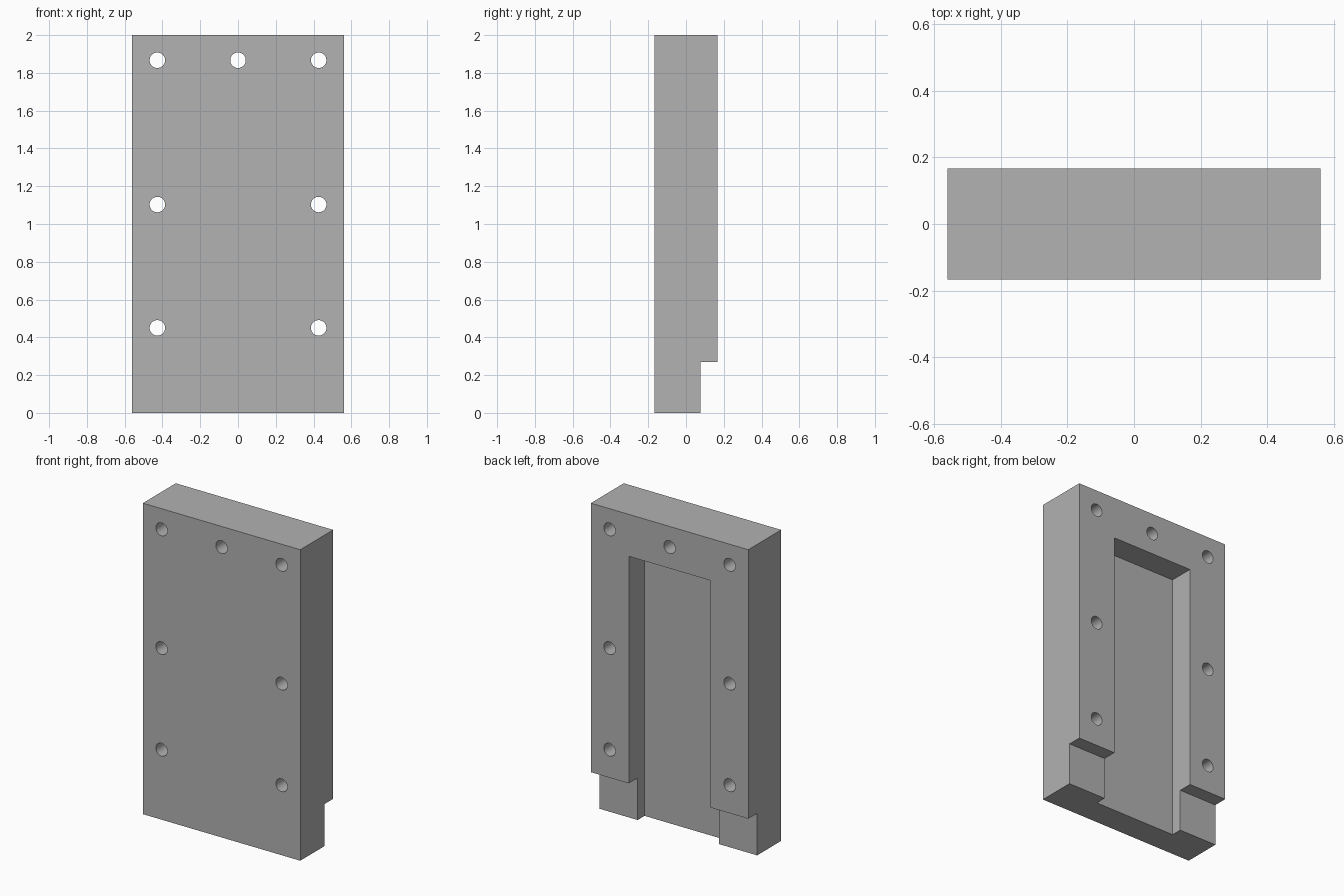
import bpy
import bmesh
from math import radians

if "Cube" in bpy.data.objects:
    bpy.data.objects.remove(bpy.data.objects["Cube"], do_unlink=True)

HALF_W, HALF_D, HEIGHT = 0.56, 0.167, 2.0
STEP_Y, STEP_Z = 0.077, 0.27
CHANNEL_HALF_W, CHANNEL_Y, CHANNEL_TOP = 0.29, 0.007, 1.73
HOLE_R, HOLE_X = 0.041, 0.427

grey = bpy.data.materials.new("plain grey")
grey.use_nodes = True
colour = (0.445, 0.445, 0.445, 1)
grey.diffuse_color = colour
grey.node_tree.nodes["Principled BSDF"].inputs["Base Color"].default_value = colour


def prism(name, profile, half_width):
    """Extrude a (y, z) profile along x, centred on x = 0."""
    bm = bmesh.new()
    face = bm.faces.new([bm.verts.new((-half_width, y, z)) for y, z in profile])
    ext = bmesh.ops.extrude_face_region(bm, geom=[face])
    verts = [g for g in ext["geom"] if isinstance(g, bmesh.types.BMVert)]
    bmesh.ops.translate(bm, verts=verts, vec=(2 * half_width, 0, 0))
    bmesh.ops.recalc_face_normals(bm, faces=bm.faces)
    mesh = bpy.data.meshes.new(name)
    bm.to_mesh(mesh)
    bm.free()
    obj = bpy.data.objects.new(name, mesh)
    bpy.context.collection.objects.link(obj)
    mesh.materials.append(grey)
    return obj


def cut(target, cutter):
    """Subtract the cutter and discard it."""
    cutter.hide_render = True
    mod = target.modifiers.new("cut", "BOOLEAN")
    mod.operation = "DIFFERENCE"
    mod.solver = "EXACT"
    mod.object = cutter
    bpy.context.view_layer.objects.active = target
    bpy.ops.object.modifier_apply(modifier=mod.name)
    bpy.data.objects.remove(cutter, do_unlink=True)


# Block with the lower back edge stepped in
plate = prism("mounting_plate", [
    (-HALF_D, 0), (STEP_Y, 0), (STEP_Y, STEP_Z),
    (HALF_D, STEP_Z), (HALF_D, HEIGHT), (-HALF_D, HEIGHT)], HALF_W)

# Channel in the back, open at the bottom
cut(plate, prism("channel_cutter", [
    (CHANNEL_Y, -0.1), (0.3, -0.1), (0.3, CHANNEL_TOP), (CHANNEL_Y, CHANNEL_TOP)],
    CHANNEL_HALF_W))

# Screw holes: a row of three on top, then pairs down the sides
holes = [(0, 1.867)] + [(s * HOLE_X, z) for s in (-1, 1) for z in (1.867, 1.103, 0.45)]
for x, z in holes:
    bpy.ops.mesh.primitive_cylinder_add(
        vertices=40, radius=HOLE_R, depth=1, location=(x, 0, z),
        rotation=(radians(90), 0, 0))
    drill = bpy.context.object
    drill.name = "hole_cutter"
    drill.data.materials.append(grey)
    cut(plate, drill)

# Smooth hole walls, sharp plate edges
bpy.ops.object.select_all(action="DESELECT")
plate.select_set(True)
bpy.context.view_layer.objects.active = plate
bpy.ops.object.shade_smooth_by_angle(angle=radians(30))
